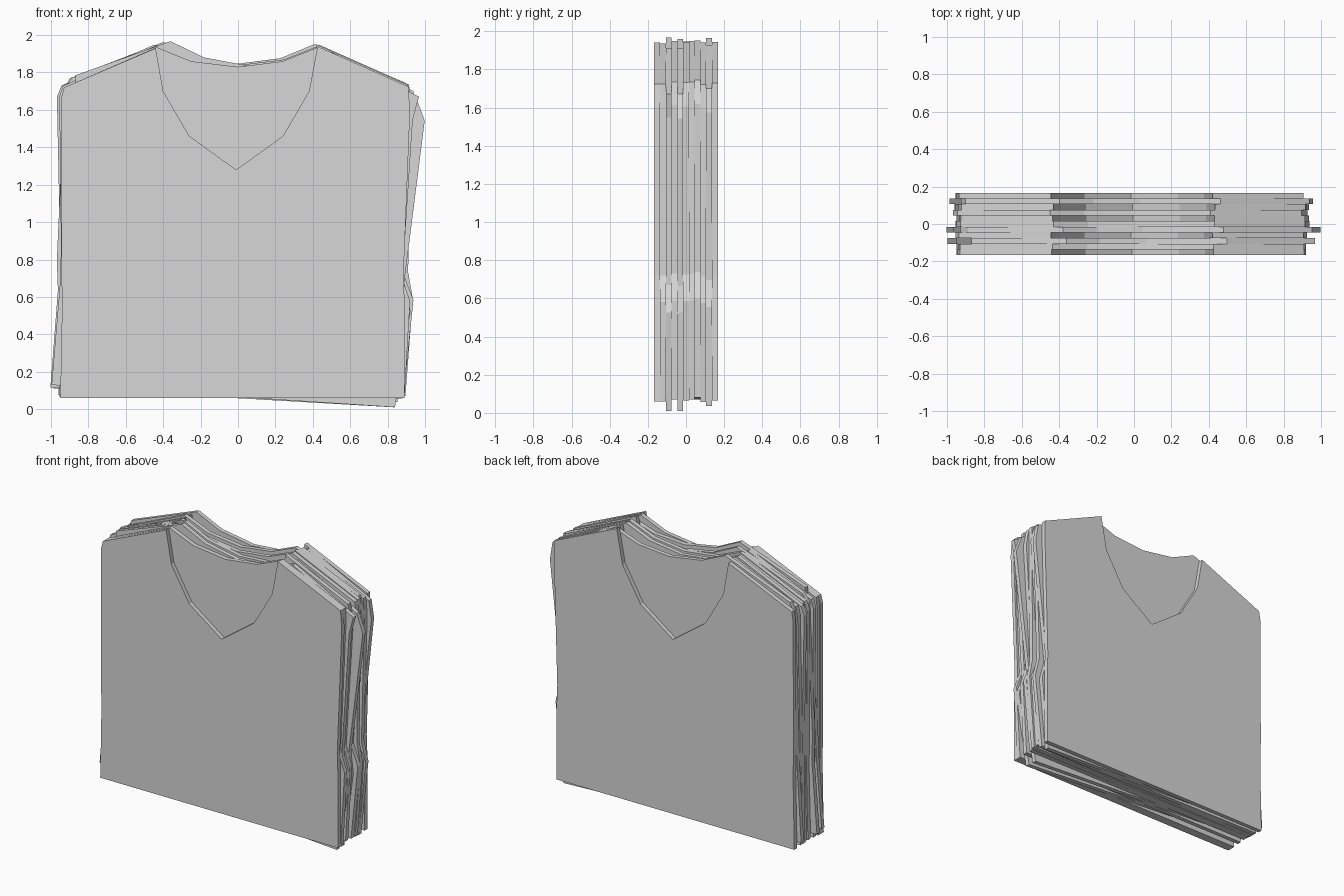
import bpy, bmesh
from mathutils import Matrix, Vector

cube = bpy.data.objects.get("Cube")
if cube:
    bpy.data.objects.remove(cube)

fabric = bpy.data.materials.new("light_grey_fabric")
fabric.use_nodes = True
grey = (0.68, 0.68, 0.68, 1)
fabric.diffuse_color = grey
fabric.node_tree.nodes["Principled BSDF"].inputs["Base Color"].default_value = grey

# Neck openings, from the shirt's right shoulder to its left
V_NECK = [(-.44, 1.93), (-.40, 1.70), (-.26, 1.46), (-.01, 1.28),
          (.24, 1.46), (.38, 1.70), (.425, 1.94)]
SCOOP = [(-.435, 1.935), (-.25, 1.86), (0, 1.83), (.24, 1.86), (.425, 1.935)]

LAYERS = 11
PITCH = 0.0303


def outline(neck, flare, waist, hip):
    """Closed shirt outline; flare moves the armpit, waist and hip the sides."""
    left = [(.91, 1.725), (.92 + flare, 1.60), (.885 + waist, .72),
            (.90 + hip, .58), (.89, .06)]
    right = [(-.95, .06), (-.94, .58), (-.945 - waist / 2, .74),
             (-.945 - flare / 2, 1.66), (-.93, 1.72)]
    return neck + left + right


def shirt(name, y, points, turn, dx, dz):
    """Flat extruded panel, turned slightly about the middle of the stack."""
    bm = bmesh.new()
    face = bm.faces.new([bm.verts.new((x, 0, z)) for x, z in points])
    new = bmesh.ops.extrude_face_region(bm, geom=[face])["geom"]
    moved = [v for v in new if isinstance(v, bmesh.types.BMVert)]
    bmesh.ops.translate(bm, verts=moved, vec=(0, PITCH, 0))
    bmesh.ops.recalc_face_normals(bm, faces=bm.faces)
    pivot = Vector((0, 0, 1))
    bm.transform(Matrix.Translation(pivot + Vector((dx, y, dz)))
                 @ Matrix.Rotation(turn, 4, 'Y') @ Matrix.Translation(-pivot))
    mesh = bpy.data.meshes.new(name)
    bm.to_mesh(mesh)
    bm.free()
    mesh.materials.append(fabric)
    obj = bpy.data.objects.new(name, mesh)
    bpy.context.collection.objects.link(obj)


# Neck, turn, sideways shift, lift, armpit flare, waist and hip of each layer
stack = [
    (V_NECK, 0, 0, 0, 0, 0, -.01),
    (SCOOP, 0, 0, 0, -.01, -.015, .02),
    (SCOOP, .065, .012, .006, -.035, 0, .04),
    (V_NECK, 0, -.005, .01, .01, -.01, .02),
    (SCOOP, .058, 0, 0, .045, .02, .03),
    (SCOOP, .005, 0, .01, .015, 0, .04),
    (V_NECK, 0, .005, .01, -.01, .02, .03),
    (SCOOP, -.005, -.01, .015, .02, -.01, .03),
    (V_NECK, .01, 0, .005, 0, .02, .04),
    (SCOOP, .04, 0, .012, .015, -.01, .02),
    (V_NECK, 0, -.005, .005, -.01, 0, -.01),
]
for i, (neck, turn, dx, dz, flare, waist, hip) in enumerate(stack):
    y = (i - LAYERS / 2) * PITCH
    shirt(f"shirt_panel_{i + 1}", y, outline(neck, flare, waist, hip),
          turn, dx, dz)
